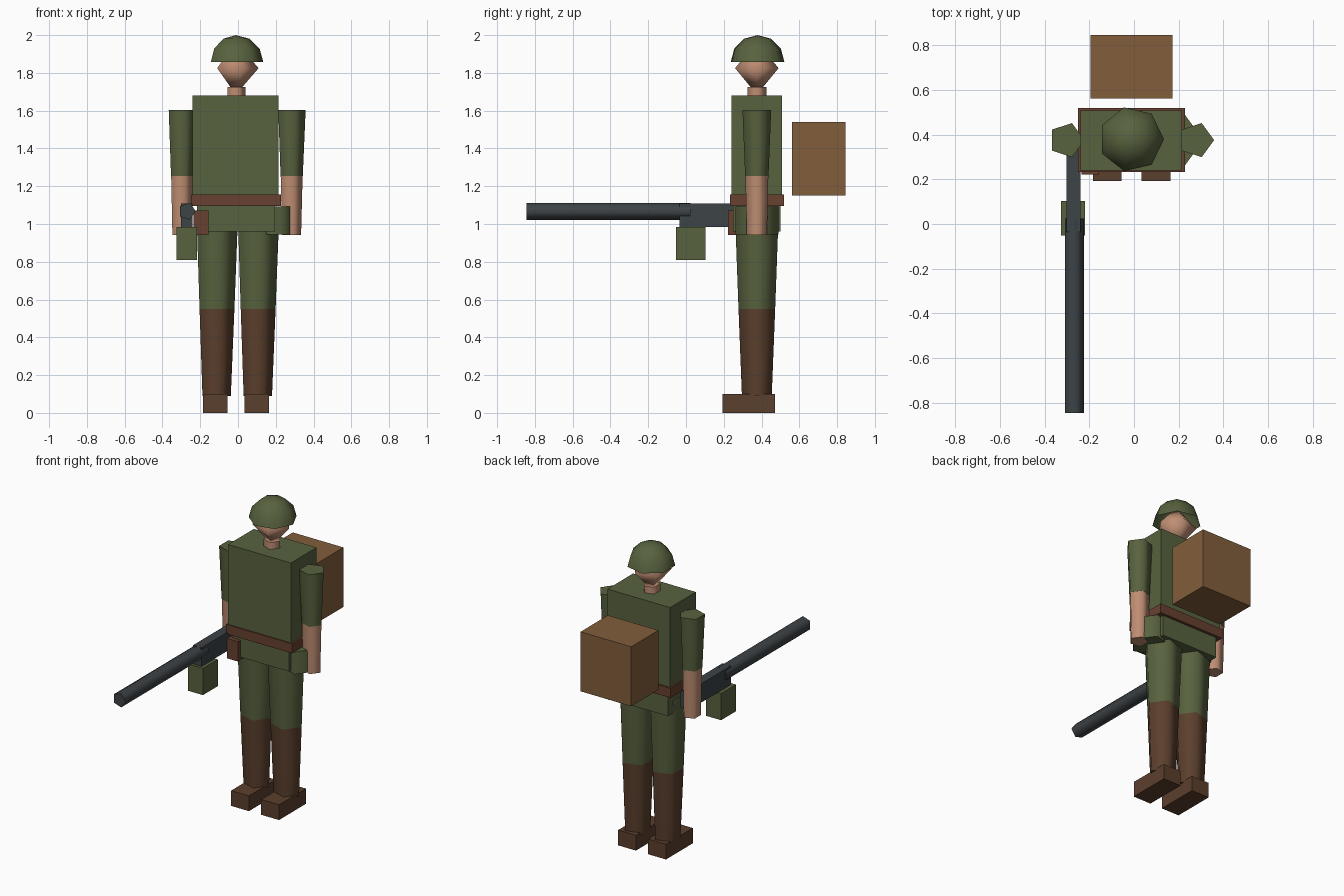
import bpy, bmesh, math
from mathutils import Matrix

if "Cube" in bpy.data.objects:
    bpy.data.objects.remove(bpy.data.objects["Cube"])


def make_material(name, rgb):
    mat = bpy.data.materials.new(name)
    mat.use_nodes = True
    mat.diffuse_color = (*rgb, 1)
    mat.node_tree.nodes["Principled BSDF"].inputs["Base Color"].default_value = (*rgb, 1)
    return mat


GREEN = make_material("olive green", (0.097, 0.122, 0.049))
SKIN = make_material("skin", (0.52, 0.27, 0.17))
BOOT = make_material("dark brown leather", (0.105, 0.05, 0.026))
BELT = make_material("red brown leather", (0.135, 0.052, 0.029))
CANVAS = make_material("tan canvas", (0.225, 0.112, 0.045))
STEEL = make_material("gunmetal", (0.047, 0.056, 0.062))


def finish(name, bm, mat, smooth=False):
    bmesh.ops.recalc_face_normals(bm, faces=bm.faces)
    mesh = bpy.data.meshes.new(name)
    bm.to_mesh(mesh)
    bm.free()
    mesh.materials.append(mat)
    ob = bpy.data.objects.new(name, mesh)
    bpy.context.collection.objects.link(ob)
    if smooth:
        bpy.ops.object.select_all(action="DESELECT")
        ob.select_set(True)
        bpy.context.view_layer.objects.active = ob
        bpy.ops.object.shade_smooth_by_angle(angle=math.radians(75))
    return ob


def box(name, mat, xs, ys, zs):
    """Box spanning three (low, high) ranges."""
    bm = bmesh.new()
    bmesh.ops.create_cube(bm, size=1)
    for v in bm.verts:
        v.co = [(a + b) / 2 + c * (b - a) for (a, b), c in zip((xs, ys, zs), v.co)]
    return finish(name, bm, mat)


def lathe(name, mat, x, y, profile, sides=5, caps=True, turn=None):
    """Faceted solid from (radius, height) rings, one corner pointing to +x."""
    bm = bmesh.new()
    rings = []
    for r, z in profile:
        if r == 0:
            rings.append([bm.verts.new((0, 0, z))] * sides)
        else:
            angles = [math.tau * i / sides for i in range(sides)]
            rings.append([bm.verts.new((r * math.cos(a), r * math.sin(a), z)) for a in angles])
    for low, high in zip(rings, rings[1:]):
        for i in range(sides):
            j = (i + 1) % sides
            bm.faces.new(dict.fromkeys((low[i], low[j], high[j], high[i])))
    if caps:
        for (r, _), ring in ((profile[0], rings[0]), (profile[-1], rings[-1])):
            if r:
                bm.faces.new(ring)
    if turn:
        bm.transform(turn)
    bm.transform(Matrix.Translation((x, y, 0)))
    return finish(name, bm, mat, True)


CX, CY = -0.012, 0.375

# Body
box("torso", GREEN, (-0.24, 0.215), (0.24, 0.507), (1.1, 1.68))
box("hips", GREEN, (-0.218, 0.195), (0.25, 0.5), (0.96, 1.12))
box("belt", BELT, (-0.25, 0.228), (0.232, 0.518), (1.095, 1.157))

# Head and open helmet
lathe("neck", SKIN, CX, CY, [(0.053, 1.66), (0.053, 1.725)])
lathe("head", SKIN, CX, CY, [(0, 1.685), (0.121, 1.825), (0, 1.965)])
dome = [math.radians(a) for a in (0, 30, 60)]
lathe("helmet", GREEN, CX, CY + 0.004,
      [(0.146 * math.cos(a), 1.857 + 0.143 * math.sin(a)) for a in dome] + [(0, 2)],
      sides=7, caps=False)

# Limbs on both sides
for side, s in (("left", 1), ("right", -1)):
    arm_x = CX + 0.29 * s
    lathe(side + "_sleeve", GREEN, arm_x, CY, [(0.065, 1.255), (0.08, 1.603)])
    lathe(side + "_forearm", SKIN, arm_x, CY, [(0.056, 0.942), (0.064, 1.255)])
    leg_x = CX + 0.109 * s
    lathe(side + "_trouser_leg", GREEN, leg_x, CY, [(0.102, 0.55), (0.121, 1.04)])
    lathe(side + "_gaiter", BOOT, leg_x, CY, [(0.083, 0.09), (0.102, 0.55)])
    box(side + "_boot", BOOT, (leg_x - 0.063, leg_x + 0.066), (0.192, 0.47), (0, 0.1))

# Carried equipment
box("backpack", CANVAS, (-0.194, 0.173), (0.562, 0.845), (1.15, 1.54))
box("belt_pouch", BELT, (-0.235, -0.157), (0.222, 0.31), (0.942, 1.072))
lathe("canteen", GREEN, 0.19, CY, [(0.12, 0.945), (0.12, 1.092)])

# Gun
lathe("gun_barrel", STEEL, -0.27, 0, [(0.047, -0.025), (0.047, 0.845)],
      turn=Matrix.Translation((0, 0, 1.067)) @ Matrix.Rotation(math.pi / 2, 4, "X"))
box("gun_receiver", STEEL, (-0.302, -0.24), (-0.035, 0.4), (0.985, 1.108))
box("ammunition_box", GREEN, (-0.326, -0.218), (-0.052, 0.102), (0.81, 0.985))
